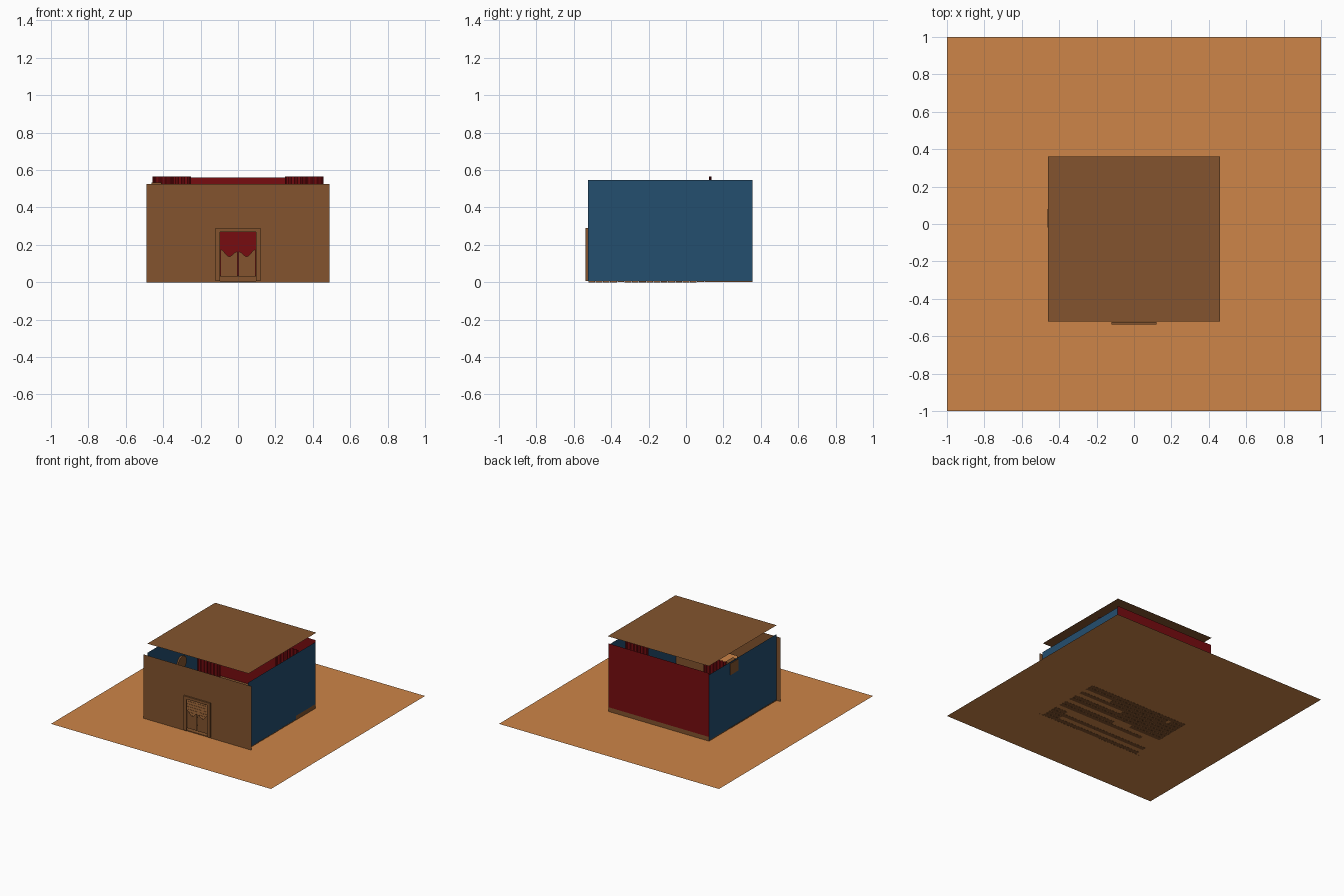
import bpy, math, random

if "Cube" in bpy.data.objects:
    bpy.data.objects.remove(bpy.data.objects["Cube"])
random.seed(4)


def srgb(r, g, b):
    def lin(c):
        c /= 255
        return c / 12.92 if c <= 0.04045 else ((c + 0.055) / 1.055) ** 2.4
    return (lin(r), lin(g), lin(b), 1)


def material(name, rgb):
    m = bpy.data.materials.new(name)
    m.diffuse_color = srgb(*rgb)
    m.use_nodes = True
    m.node_tree.nodes["Principled BSDF"].inputs["Base Color"].default_value = m.diffuse_color
    return m


SAND = material("sand", (205, 133, 72))
WOOD = material("brown_wood", (131, 84, 46))
BLUE = material("blue_paint", (36, 78, 111))
RED = material("red_cloth", (119, 12, 16))


def mesh(name, verts, faces, mat):
    me = bpy.data.meshes.new(name)
    me.from_pydata(verts, [], faces)
    me.materials.append(mat)
    ob = bpy.data.objects.new(name, me)
    bpy.context.collection.objects.link(ob)
    return ob


def flat_plate(name, x, y, z, mat):
    return mesh(name, [(x[0], y[0], z), (x[1], y[0], z), (x[1], y[1], z), (x[0], y[1], z)],
                [(0, 1, 2, 3)], mat)


def upright(name, outline, y, mat):
    """Single-sheet panel facing the front, from an x-z outline."""
    return mesh(name, [(px, y, pz) for px, pz in outline], [tuple(range(len(outline)))], mat)


def box(name, x, y, z, mat):
    v = [(a, b, c) for a in x for b in y for c in z]
    f = [(0, 1, 3, 2), (4, 6, 7, 5), (0, 4, 5, 1), (2, 3, 7, 6), (0, 2, 6, 4), (1, 5, 7, 3)]
    return mesh(name, v, f, mat)


# Ground and raised flat roof
flat_plate("sand_ground", (-1, 1), (-1, 1), 0, SAND)
flat_plate("roof", (-0.46, 0.46), (-0.52, 0.36), 0.62, WOOD)

# Front wall with a real doorway
upright("front_wall", [(-0.49, -0.001), (-0.095, -0.001), (-0.095, 0.268), (0.095, 0.268),
                       (0.095, -0.001), (0.49, -0.001), (0.49, 0.525), (-0.49, 0.525)],
        -0.524, WOOD)

# Side walls and back wall
for side, s in (("left", -1), ("right", 1)):
    x = 0.458 * s
    mesh(side + "_wall", [(x, -0.524, 0.008), (x, 0.355, 0.008), (x, 0.355, 0.546), (x, -0.524, 0.546)],
         [(0, 1, 2, 3)], BLUE)
upright("back_wall", [(-0.458, 0.036), (0.458, 0.036), (0.458, 0.56), (-0.458, 0.56)], 0.355, RED)

# Stage at the back
box("stage", (-0.458, 0.458), (0.10, 0.355), (0.001, 0.036), WOOD)

# Floor boards, slightly uneven so some show on the underside
rows = 16
depth = 0.62 / rows
for i in range(rows):
    y = -0.522 + i * depth
    cuts = sorted([-0.458, 0.458] + [random.uniform(-0.4, 0.4) for _ in range(2)])
    for a, b in zip(cuts, cuts[1:]):
        low = -0.001 if random.random() < 0.65 else 0.001
        box("floor_board", (a, b - 0.002), (y, y + depth - 0.002), (low, 0.006), WOOD)

# Door frame: two posts and a lintel
for s in (-1, 1):
    box("door_post", sorted((0.095 * s, 0.12 * s)), (-0.536, -0.524), (0.008, 0.268), WOOD)
box("door_lintel", (-0.12, 0.12), (-0.536, -0.524), (0.268, 0.29), WOOD)

# Swing doors with a scalloped top edge
for side, s in (("left", -1), ("right", 1)):
    n = 12
    top = []
    for k in range(n + 1):
        t = k / n
        top.append((s * (0.003 + 0.09 * t), 0.148 + 0.016 * math.cos(2 * math.pi * t) + 0.012 * t))
    upright(side + "_swing_door", [(s * 0.003, 0.028)] + top + [(s * 0.093, 0.028)], -0.527, WOOD)

# Stage curtains gathered at each side
for side, s in (("left", -1), ("right", 1)):
    n = 40
    v, f = [], []
    for k in range(n + 1):
        t = k / n
        x = s * (0.25 + 0.208 * t)
        y = 0.13 + 0.006 * math.sin(t * 7 * 2 * math.pi)
        v += [(x, y, 0.037), (x, y, 0.566)]
        if k:
            f.append((2 * k - 2, 2 * k, 2 * k + 1, 2 * k - 1))
    mesh(side + "_curtain", v, f, RED)

# Round wooden board and bracket hung on the left wall
n = 24
ring = [(0.055 * math.cos(2 * math.pi * k / n), 0.055 * math.sin(2 * math.pi * k / n)) for k in range(n)]
mesh("wall_disc", [(x, -0.085 + a, 0.30 + b) for x in (-0.457, -0.445) for a, b in ring],
     [tuple(range(n)), tuple(range(2 * n - 1, n - 1, -1))]
     + [(k, (k + 1) % n, n + (k + 1) % n, n + k) for k in range(n)], WOOD)
box("wall_bracket", (-0.462, -0.41), (-0.02, 0.08), (0.44, 0.534), WOOD)
